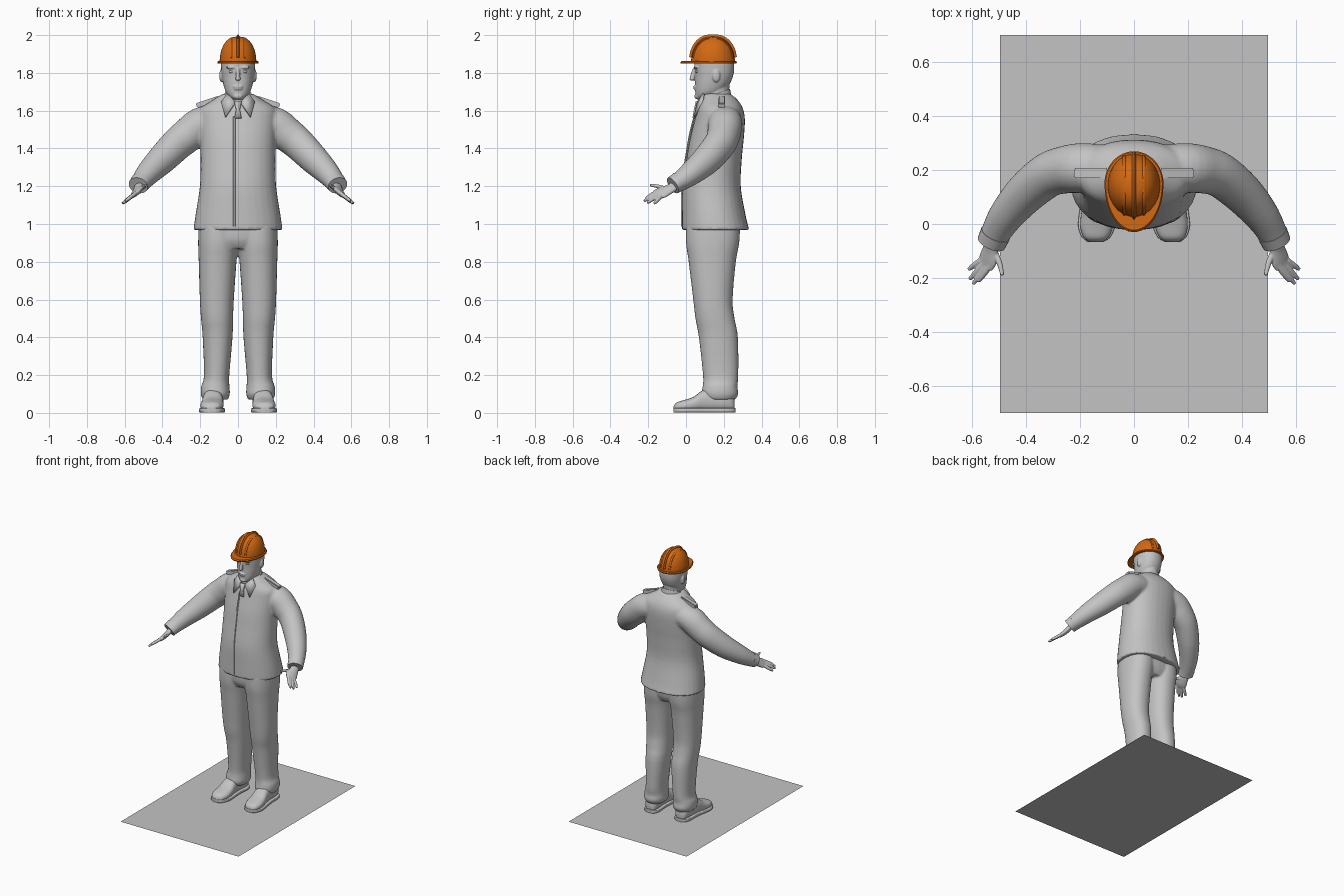
import bpy, bmesh, math
from mathutils import Vector, Matrix

if "Cube" in bpy.data.objects:
    bpy.data.objects.remove(bpy.data.objects["Cube"])


def material(name, rgb):
    m = bpy.data.materials.new(name)
    m.use_nodes = True
    m.diffuse_color = (*rgb, 1)
    m.node_tree.nodes["Principled BSDF"].inputs["Base Color"].default_value = (*rgb, 1)
    return m


GREY = material("plain grey", (0.55, 0.55, 0.55))
ORANGE = material("helmet orange", (0.65, 0.14, 0.006))


def dense(rows, k=4):
    """Smoothly interpolate rows of numbers."""
    out = []
    for i in range(len(rows) - 1):
        p0, p1, p2, p3 = rows[max(i - 1, 0)], rows[i], rows[i + 1], rows[min(i + 2, len(rows) - 1)]
        for j in range(k):
            t = j / k
            out.append(tuple(0.5 * (2 * b + (c - a) * t + (2 * a - 5 * b + 4 * c - d) * t * t
                                    + (3 * b - a - 3 * c + d) * t ** 3)
                             for a, b, c, d in zip(p0, p1, p2, p3)))
    return out + [tuple(rows[-1])]


def ring(c, a, b, p=2.0, n=32):
    pts = []
    for i in range(n):
        t = math.tau * i / n
        u, v = math.cos(t), math.sin(t)
        u, v = (math.copysign(abs(w) ** (2 / p), w) for w in (u, v))
        pts.append(Vector(c) + Vector(a) * u + Vector(b) * v)
    return pts


def loft(bm, rings):
    rows = [[bm.verts.new(p) for p in r] for r in rings]
    n = len(rows[0])
    faces = [bm.faces.new((r[i], r[(i + 1) % n], q[(i + 1) % n], q[i]))
             for r, q in zip(rows, rows[1:]) for i in range(n)]
    faces += [bm.faces.new(rows[0]), bm.faces.new(rows[-1])]
    bmesh.ops.recalc_face_normals(bm, faces=faces)


def stack(bm, rows, cx=0, p=2.2):
    """Upright form from rows of z, front y, back y, half width, x offset."""
    loft(bm, [ring((cx + (r[4] if len(r) > 4 else 0), (r[1] + r[2]) / 2, r[0]),
                   (r[3], 0, 0), (0, (r[2] - r[1]) / 2, 0), p) for r in dense(rows)])


def tube(bm, rows, s=1, ref=(0, 0, 1), n=24):
    """Swept form from rows of x, y, z, width radius, depth radius."""
    rows = dense(rows)
    pts = [Vector((s * r[0], r[1], r[2])) for r in rows]
    ref = Vector((s * ref[0], ref[1], ref[2]))
    rings = []
    for i, r in enumerate(rows):
        t = (pts[min(i + 1, len(pts) - 1)] - pts[max(i - 1, 0)]).normalized()
        a = ref.cross(t).normalized()
        rings.append(ring(pts[i], a * r[3], t.cross(a) * r[4], n=n))
    loft(bm, rings)


def ball(bm, c, size):
    bmesh.ops.create_uvsphere(bm, u_segments=20, v_segments=12, radius=1,
                              matrix=Matrix.Translation(c) @ Matrix.Diagonal((*size, 1)))


def finish(name, bm, mat=GREY, voxel=0, smooth=4, solid=0):
    me = bpy.data.meshes.new(name)
    bm.to_mesh(me)
    bm.free()
    me.materials.append(mat)
    me.polygons.foreach_set("use_smooth", [True] * len(me.polygons))
    me.set_sharp_from_angle(angle=math.radians(40))
    ob = bpy.data.objects.new(name, me)
    bpy.context.scene.collection.objects.link(ob)
    if voxel:
        m = ob.modifiers.new("blend", 'REMESH')
        m.mode, m.voxel_size, m.use_smooth_shade = 'VOXEL', voxel, True
        m = ob.modifiers.new("soften", 'SMOOTH')
        m.factor, m.iterations = 0.5, smooth
    if solid:
        m = ob.modifiers.new("thickness", 'SOLIDIFY')
        m.thickness, m.offset = solid, 0
    return ob


SIDES = (("left", 1), ("right", -1))

# Ground sheet
bm = bmesh.new()
bm.faces.new([bm.verts.new((x * 0.495, y * 0.7, 0)) for x, y in ((-1, -1), (1, -1), (1, 1), (-1, 1))])
finish("ground_sheet", bm)

# Jacket with sleeves
torso = [(0.968, -0.022, 0.335, 0.236), (1.05, -0.022, 0.315, 0.225), (1.2, -0.02, 0.29, 0.202),
         (1.35, 0.003, 0.296, 0.198), (1.45, 0.02, 0.306, 0.2), (1.55, 0.045, 0.312, 0.206),
         (1.61, 0.06, 0.302, 0.198), (1.655, 0.075, 0.275, 0.135), (1.69, 0.088, 0.235, 0.08)]
sleeve = [(0.13, 0.205, 1.545, 0.09, 0.085), (0.2, 0.207, 1.525, 0.092, 0.092),
          (0.26, 0.2, 1.475, 0.088, 0.092), (0.32, 0.18, 1.425, 0.083, 0.088),
          (0.40, 0.115, 1.345, 0.077, 0.08), (0.47, 0.035, 1.275, 0.066, 0.066),
          (0.51, -0.03, 1.227, 0.056, 0.053), (0.526, -0.066, 1.207, 0.052, 0.047)]
bm = bmesh.new()
stack(bm, torso)
for _, s in SIDES:
    tube(bm, sleeve, s)
finish("jacket", bm, voxel=0.009, smooth=5)

# Jacket front closure
bm = bmesh.new()
tube(bm, [(-0.02, r[1], r[0] + 0.02, 0.006, 0.005) for r in torso[:6]], ref=(0, 1, 0), n=8)
finish("front_closure", bm)

# Trousers
leg = [(0.07, 0.10, 0.26, 0.066, 0.12), (0.10, 0.083, 0.277, 0.077, 0.12),
       (0.14, 0.088, 0.272, 0.075, 0.12), (0.2, 0.09, 0.277, 0.067, 0.113),
       (0.4, 0.068, 0.275, 0.079, 0.108), (0.5, 0.05, 0.257, 0.085, 0.111),
       (0.6, 0.038, 0.247, 0.09, 0.112), (0.8, 0.014, 0.264, 0.1, 0.108),
       (0.9, 0.0, 0.282, 0.106, 0.105), (1.0, 0.0, 0.287, 0.106, 0.102)]
bm = bmesh.new()
for _, s in SIDES:
    stack(bm, [(*r[:4], s * r[4]) for r in leg])
stack(bm, [(0.87, 0.03, 0.25, 0.13), (0.92, 0.005, 0.275, 0.2), (1.02, 0.0, 0.285, 0.207)])
finish("trousers", bm, voxel=0.008)

# Shoes: rows of y, half width, height
shoe = [(-0.066, 0.022, 0.035), (-0.05, 0.045, 0.055), (-0.01, 0.06, 0.068), (0.04, 0.059, 0.085),
        (0.09, 0.053, 0.12), (0.15, 0.05, 0.13), (0.21, 0.052, 0.125), (0.245, 0.042, 0.1),
        (0.258, 0.025, 0.07)]
for side, s in SIDES:
    for part, grow, low, high in (("shoe", 1, 0.006, 1), ("sole", 1.13, 0.001, 0)):
        bm = bmesh.new()
        rings = []
        for y, w, h in dense(shoe):
            top = h if high else 0.026
            rings.append(ring((s * (0.138 - 0.05 * y), y * (1 if high else 1.02), (top + low) / 2),
                              (w * grow, 0, 0), (0, 0, (top - low) / 2), 2.4 if high else 6))
        loft(bm, rings)
        finish(side + "_" + part, bm)

# Cuffs and hands
def on_palm(x, y, r):
    return (x, y, 1.165 - 0.79 * (x - 0.54), r, r)


fingers = [((0.527, -0.145), (0.553, -0.183), (0.577, -0.213)),
           ((0.542, -0.15), (0.57, -0.19), (0.595, -0.221)),
           ((0.556, -0.147), (0.584, -0.178), (0.608, -0.204)),
           ((0.566, -0.135), (0.592, -0.153), (0.612, -0.168)),
           ((0.516, -0.1), (0.498, -0.145), (0.487, -0.19))]
flat = (0.62, 0, 0.78)
for side, s in SIDES:
    bm = bmesh.new()
    tube(bm, [(0.512, -0.035, 1.226, 0.057, 0.052), (0.528, -0.07, 1.204, 0.054, 0.048)], s)
    finish(side + "_cuff", bm)
    bm = bmesh.new()
    tube(bm, [(0.522, -0.045, 1.21, 0.027, 0.022), (0.53, -0.09, 1.183, 0.033, 0.018),
              (0.54, -0.13, 1.165, 0.041, 0.016), (0.55, -0.158, 1.155, 0.034, 0.011)], s, flat)
    for base, mid, tip in fingers:
        tube(bm, [on_palm(*base, 0.0115), on_palm(*mid, 0.0105), on_palm(*tip, 0.007)], s, flat, 12)
    finish(side + "_hand", bm, voxel=0.0035, smooth=2)

# Head with neck, nose, brows, lips and ears
bm = bmesh.new()
stack(bm, [(1.658, 0.062, 0.11, 0.024), (1.675, 0.052, 0.15, 0.046), (1.70, 0.049, 0.195, 0.065),
           (1.74, 0.048, 0.23, 0.078), (1.78, 0.048, 0.248, 0.085), (1.82, 0.046, 0.255, 0.089),
           (1.87, 0.046, 0.25, 0.088), (1.93, 0.075, 0.22, 0.065)])
stack(bm, [(1.62, 0.09, 0.235, 0.068), (1.69, 0.09, 0.228, 0.062), (1.78, 0.09, 0.235, 0.062)], p=2)
tube(bm, [(0, 0.046, 1.825, 0.009, 0.008), (0, 0.036, 1.79, 0.01, 0.012), (0, 0.032, 1.765, 0.015, 0.013)],
     ref=(0, 1, 0))
ball(bm, (0, 0.031, 1.768), (0.012, 0.013, 0.01))
ball(bm, (0, 0.047, 1.728), (0.026, 0.009, 0.006))
ball(bm, (0, 0.049, 1.716), (0.023, 0.009, 0.006))
ball(bm, (0, 0.06, 1.676), (0.026, 0.016, 0.016))
for _, s in SIDES:
    ball(bm, (s * 0.036, 0.054, 1.829), (0.028, 0.014, 0.008))
    ball(bm, (s * 0.088, 0.16, 1.785), (0.011, 0.021, 0.034))
finish("head", bm, voxel=0.0045, smooth=2)
for side, s in SIDES:
    bm = bmesh.new()
    ball(bm, (s * 0.035, 0.06, 1.806), (0.015, 0.01, 0.007))
    finish(side + "_eye", bm)

# Collar band, collar flaps and tie
bm = bmesh.new()
loft(bm, [ring((0, 0.157, 1.655), (0.086, 0, 0), (0, 0.084, 0.02)),
          ring((0, 0.157, 1.69), (0.071, 0, 0), (0, 0.076, 0.026))])
finish("collar_band", bm)
flap = [(0.012, 0.062, 1.645), (0.058, 0.094, 1.69), (0.088, 0.086, 1.645), (0.066, 0.046, 1.565)]
for side, s in SIDES:
    bm = bmesh.new()
    bm.faces.new([bm.verts.new((s * x, y, z)) for x, y, z in flap])
    finish(side + "_collar_flap", bm, solid=0.01)
edge = [(0.02, 0.058, 1.65), (0.01, 0.048, 1.605), (0.019, 0.04, 1.56)]
bm = bmesh.new()
bm.faces.new([bm.verts.new(p) for p in edge + [(-x, y, z) for x, y, z in reversed(edge)]])
finish("tie", bm, solid=0.012)

# Shoulder straps
for side, s in SIDES:
    bm = bmesh.new()
    bmesh.ops.create_cube(bm, size=1, matrix=Matrix.Translation((s * 0.158, 0.188, 1.647))
                          @ Matrix.Rotation(s * math.radians(18), 4, 'Y')
                          @ Matrix.Diagonal((0.13, 0.037, 0.026, 1)))
    bmesh.ops.bevel(bm, geom=bm.edges[:], offset=0.004, segments=2, affect='EDGES')
    finish(side + "_shoulder_strap", bm)

# Helmet: shell, brim with visor and raised ribs
def shell(t):
    return max(math.cos(t), 0.0) ** 0.8, 1.858 + 0.134 * math.sin(t)


bm = bmesh.new()
rings = []
for i in range(15):
    w, z = shell(math.radians(6.2 * i))
    rings.append(ring((0, 0.143, z), (0.097 * w, 0, 0), (0, 0.116 * w, 0), n=40))
loft(bm, rings)
finish("helmet_shell", bm, ORANGE)

bm = bmesh.new()
rings = []
for z, g in ((1.85, 1), (1.857, 1.01), (1.864, 0.97)):
    pts = ring((0, 0, z), (0.108 * g, 0, 0), (0, 1, 0), n=48)
    for p in pts:
        p.y = 0.15 + p.y * g * (0.118 if p.y > 0 else 0.178)
    rings.append(pts)
loft(bm, rings)
finish("helmet_brim", bm, ORANGE)

bm = bmesh.new()
for x, k, r in ((0, 1, 0.012), (0.036, 0.92, 0.006), (-0.036, 0.92, 0.006)):
    path = []
    for i in range(13):
        t = math.radians(10 + 160 * i / 12)
        w, z = shell(min(t, math.pi - t))
        y = 0.143 + 0.116 * k * math.copysign(w, -math.cos(t))
        path.append((x, y, 1.858 + (z - 1.858) * k, r, 0.007))
    tube(bm, path, ref=(1, 0, 0) if not x else (0.999, 0, 0.01), n=10)
finish("helmet_ribs", bm, ORANGE)
